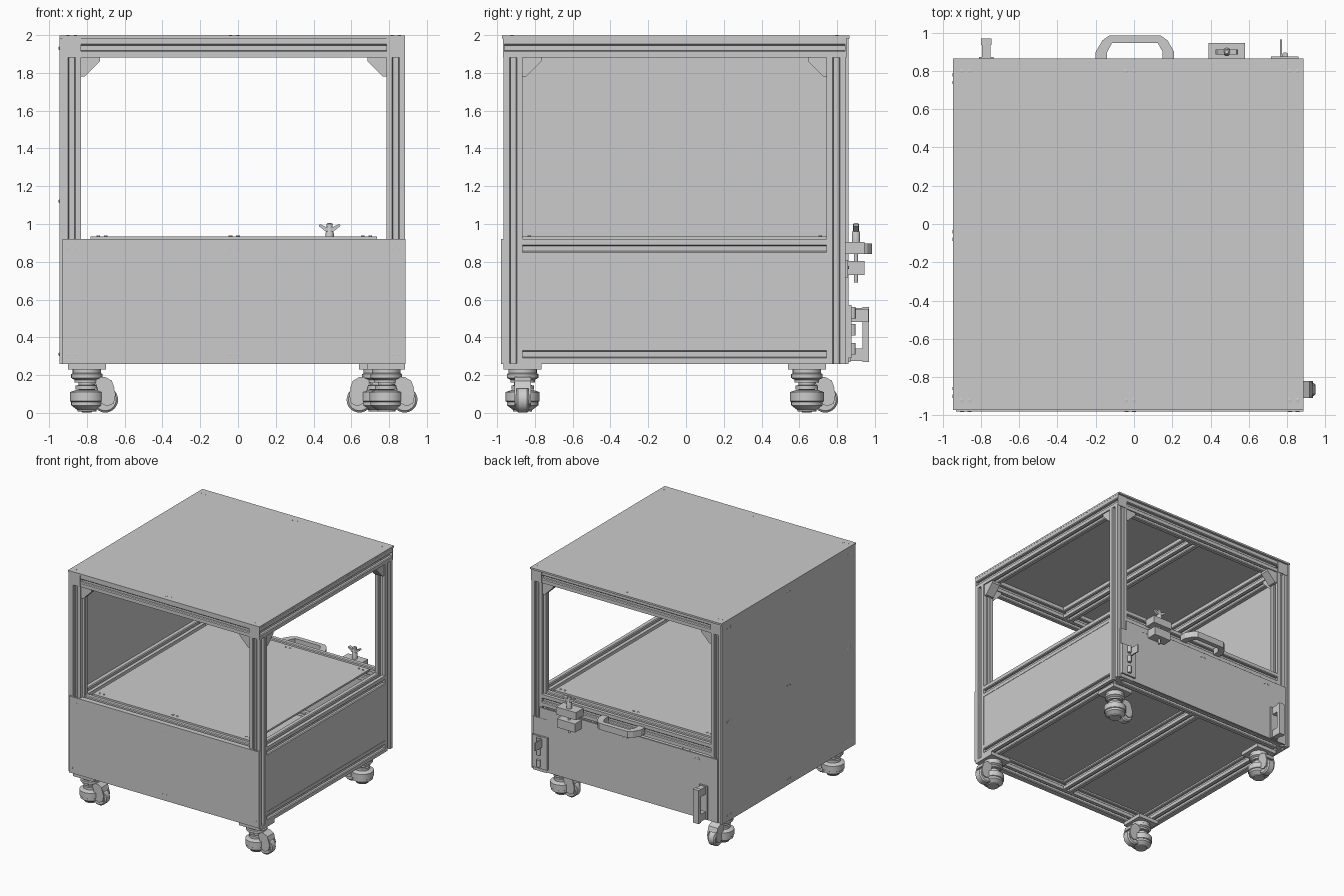
import bpy, bmesh, math
from mathutils import Vector, Matrix

cube = bpy.data.objects.get("Cube")
if cube:
    bpy.data.objects.remove(cube, do_unlink=True)

grey = bpy.data.materials.new("light_grey")
grey.use_nodes = True
grey.diffuse_color = (0.6, 0.6, 0.6, 1)
grey.node_tree.nodes["Principled BSDF"].inputs["Base Color"].default_value = (0.6, 0.6, 0.6, 1)


def finish(name, bm, smooth=False):
    bmesh.ops.recalc_face_normals(bm, faces=bm.faces)
    mesh = bpy.data.meshes.new(name)
    bm.to_mesh(mesh)
    bm.free()
    mesh.materials.append(grey)
    ob = bpy.data.objects.new(name, mesh)
    bpy.context.collection.objects.link(ob)
    if smooth:
        bpy.ops.object.select_all(action='DESELECT')
        ob.select_set(True)
        bpy.context.view_layer.objects.active = ob
        bpy.ops.object.shade_smooth_by_angle()
    return ob


def box(name, x, y, z):
    """Box from (low, high) ranges on each axis."""
    bm = bmesh.new()
    bmesh.ops.create_cube(bm, size=1)
    for v in bm.verts:
        v.co = Vector([(r[0] + r[1]) / 2 + c * (r[1] - r[0]) for c, r in zip(v.co, (x, y, z))])
    return finish(name, bm)


def prism(name, points, length, matrix):
    """Extrude a 2D outline along local z, centred, then place it."""
    bm = bmesh.new()
    face = bm.faces.new([bm.verts.new((a, b, -length / 2)) for a, b in points])
    top = bmesh.ops.extrude_face_region(bm, geom=[face])["geom"]
    bmesh.ops.translate(bm, vec=(0, 0, length), verts=[g for g in top if isinstance(g, bmesh.types.BMVert)])
    bm.transform(matrix)
    return finish(name, bm)


def lathe(name, profile, matrix, sides=32):
    """Spin a (radius, height) profile round local z, with closed ends."""
    bm = bmesh.new()
    rings = [[bm.verts.new((r * math.cos(math.tau * i / sides), r * math.sin(math.tau * i / sides), h))
              for i in range(sides)] for r, h in profile]
    for a, b in zip(rings, rings[1:]):
        for i in range(sides):
            j = (i + 1) % sides
            bm.faces.new((a[i], a[j], b[j], b[i]))
    bm.faces.new(rings[0])
    bm.faces.new(rings[-1])
    bm.transform(matrix)
    return finish(name, bm, True)


def at(x, y, z):
    return Matrix.Translation((x, y, z))


TURN = {'x': Matrix.Rotation(math.pi / 2, 4, 'Y'), 'y': Matrix.Rotation(-math.pi / 2, 4, 'X'),
        'z': Matrix.Identity(4)}

# Slotted square section: one quarter, turned four times
H = 0.05
quarter = [(H, -H), (H, -0.02), (0.043, -0.014), (0.025, -0.014),
           (0.025, 0.014), (0.043, 0.014), (H, 0.02)]
section = []
for k in range(4):
    c, s = round(math.cos(k * math.pi / 2)), round(math.sin(k * math.pi / 2))
    section += [(a * c - b * s, a * s + b * c) for a, b in quarter]


def beam(name, axis, low, high, x=0, y=0, z=0):
    pos = Vector((x, y, z))
    pos["xyz".index(axis)] = (low + high) / 2
    return prism(name, section, high - low, Matrix.Translation(pos) @ TURN[axis])


# Frame: posts, side beams, cross beams
X = {"right": -0.88, "left": 0.835}
Y = {"front": -0.915, "rear": 0.795}
LEVELS = {"bottom": 0.31, "deck": 0.87, "top": 1.932}
for xn, x in X.items():
    for yn, y in Y.items():
        beam(f"{yn}_{xn}_post", 'z', 0.26, 1.882, x, y)
        # solid caps on the ends of the top side beams
        end = y + math.copysign(H, y)
        box(f"{yn}_{xn}_end_cap", (x - H, x + H), (end - 0.004, end + 0.004), (1.882, 1.988))
    for ln, z in LEVELS.items():
        reach = H if ln == "top" else -H
        beam(f"{xn}_{ln}_beam", 'y', Y["front"] - reach, Y["rear"] + reach, x=x, z=z)
for yn, y in Y.items():
    for ln, z in LEVELS.items():
        beam(f"{yn}_{ln}_beam", 'x', X["right"] + H, X["left"] - H, y=y, z=z)
for ln in ("bottom", "top"):
    beam(f"middle_{ln}_beam", 'y', Y["front"] + H, Y["rear"] - H, x=-0.02, z=LEVELS[ln])

# Panels
box("roof_panel", (-0.945, 0.885), (-0.973, 0.865), (1.983, 1.998))
box("right_side_panel", (-0.944, -0.93), (-0.965, 0.86), (0.26, 1.983))
box("front_panel", (-0.93, 0.886), (-0.98, -0.965), (0.26, 0.92))
box("left_side_panel", (0.868, 0.882), (-0.87, 0.75), (0.355, 0.825))
box("rear_panel", (-0.9, 0.8), (0.845, 0.858), (0.265, 0.81))
box("floor_panel", (-0.85, 0.8), (-0.885, 0.765), (0.343, 0.357))
box("deck_panel", (-0.78, 0.735), (-0.87, 0.75), (0.92, 0.935))

# Corner gussets under the top beams
gusset = [(0, 0), (0.1, 0), (0.1, -0.02), (0.02, -0.1), (0, -0.1)]
for xn, x in X.items():
    for yn, y in Y.items():
        sx, sy = (1 if x < 0 else -1), (1 if y < 0 else -1)
        prism(f"{yn}_{xn}_gusset_across", [(sx * a, b) for a, b in gusset], 0.08,
              at(x + sx * H, y, 1.882) @ Matrix.Rotation(math.pi / 2, 4, 'X'))
        prism(f"{yn}_{xn}_gusset_along", [(sy * a, b) for a, b in gusset], 0.08,
              at(x, y + sy * H, 1.882) @ Matrix.Rotation(math.pi / 2, 4, 'Z')
              @ Matrix.Rotation(math.pi / 2, 4, 'X'))


# Screw heads, in pairs
def screws(name, spots, axis, sign):
    for i, p in enumerate(spots):
        lathe(f"{name}_screw_{i}", [(0.01, -0.002), (0.01, 0.003 * sign), (0.006, 0.005 * sign)],
              at(*p) @ TURN[axis], 10)


ys, xs = (-0.88, -0.06, 0.76), (-0.88, -0.02, 0.835)
edge = lambda values: [v + d for v in values for d in (-0.02, 0.02)]
screws("roof", [(x, y, 1.997) for x in edge(xs) for y in (-0.92, 0.8)], 'z', 0.6)
screws("right_panel", [(-0.944, y, z) for y in edge(ys) for z in (0.31, 1.12, 1.93)], 'x', -1)
screws("front_panel", [(x, -0.98, z) for x in edge(xs) for z in (0.31, 0.87)], 'y', -0.5)
screws("deck", [(x, y, 0.935) for x in edge((-0.72, -0.02, 0.68)) for y in (-0.83, 0.71)], 'z', 1)
screws("rear_panel", [(x, 0.858, 0.77) for x in edge((-0.7, -0.02, 0.6))], 'y', 1)


# Swivel casters with a levelling foot beside the wheel
def caster(name, x, y, heading):
    place = at(x, y, 0) @ Matrix.Rotation(heading, 4, 'Z')
    box(f"{name}_mount_plate", (x - 0.1, x + 0.1), (y - 0.1, y + 0.1), (0.23, 0.262))
    lathe(f"{name}_swivel_hub", [(0.075, 0.232), (0.075, 0.21), (0.083, 0.205), (0.083, 0.185),
                                 (0.065, 0.175), (0.065, 0.16)], place)
    lathe(f"{name}_adjuster", [(0.045, 0.17), (0.045, 0.147), (0.06, 0.145), (0.06, 0.125),
                               (0.04, 0.122), (0.04, 0.1)], place, 16)
    lathe(f"{name}_foot", [(0.06, 0.12), (0.09, 0.11), (0.09, 0.062), (0.083, 0.058),
                           (0.083, 0.04), (0.05, 0.015), (0.05, 0.008)], place)
    side = place @ at(0.097, 0, 0.07) @ Matrix.Rotation(math.pi / 2, 4, 'X')
    lathe(f"{name}_wheel", [(0.03, -0.034), (0.058, -0.034), (0.068, -0.024), (0.068, 0.024),
                            (0.058, 0.034), (0.03, 0.034)], side)
    # fork cheeks, and a bridge that joins them to the hub
    cheek = [(-0.06, 0.12), (0.0, 0.12), (0.035, 0.1), (0.055, 0.03), (0.045, -0.02),
             (0.01, -0.035), (-0.02, -0.02)]
    for s in (-1, 1):
        prism(f"{name}_fork_{s}", cheek, 0.012, side @ at(0, 0, 0.038 * s))
    bridge = [(-0.08, 0.125), (0.0, 0.12), (0.035, 0.1), (0.05, 0.06), (0.03, 0.06),
              (0, 0.08), (-0.08, 0.085)]
    prism(f"{name}_bridge", bridge, 0.075, side)


caster("front_right_caster", -0.8, -0.865, 0)
caster("front_left_caster", 0.785, -0.865, 0)
caster("rear_right_caster", -0.8, 0.64, math.pi / 2)
caster("rear_left_caster", 0.74, 0.64, math.pi)

# Rear pull handle: a bent bar on the deck beam
outer = [(-0.2, 0.845), (-0.2, 0.9), (-0.165, 0.96), (-0.13, 0.985),
         (0.14, 0.985), (0.175, 0.96), (0.21, 0.9), (0.21, 0.845)]
inner = [(0.15, 0.845), (0.15, 0.9), (0.125, 0.945), (-0.115, 0.945), (-0.14, 0.9), (-0.14, 0.845)]
prism("pull_handle", outer + inner, 0.055, at(0, 0, 0.87))

# Upright handle low on the rear right
box("upright_handle_bar", (-0.8, -0.745), (0.935, 0.97), (0.27, 0.56))
box("upright_handle_base", (-0.81, -0.735), (0.856, 0.872), (0.27, 0.56))
for n, z in (("lower", 0.275), ("upper", 0.49)):
    box(f"upright_handle_{n}_arm", (-0.795, -0.75), (0.86, 0.945), (z, z + 0.065))

# Clamp: two blocks on a threaded rod with a wing knob
box("clamp_upper_block", (0.39, 0.58), (0.845, 0.945), (0.84, 0.905))
box("clamp_lower_block", (0.4, 0.57), (0.855, 0.945), (0.73, 0.805))
lathe("clamp_rod", [(0.011, 0.69), (0.011, 0.97)], at(0.485, 0.9, 0), 16)
lathe("clamp_collar", [(0.022, 0.9), (0.022, 0.95), (0.016, 0.965), (0.016, 1.0), (0.01, 1.005)],
      at(0.485, 0.9, 0), 20)
wing = [(-0.058, 0.99), (-0.05, 1.0), (-0.02, 0.985), (0.02, 0.985), (0.05, 1.0),
        (0.058, 0.99), (0.02, 0.96), (-0.02, 0.96)]
prism("clamp_wing_knob", wing, 0.026, at(0.485, 0.9, 0) @ Matrix.Rotation(math.pi / 2, 4, 'X'))

# Latch on the rear left post
box("latch_back_plate", (0.73, 0.86), (0.845, 0.86), (0.26, 0.72))
box("latch_body", (0.715, 0.86), (0.858, 0.875), (0.29, 0.57))
for n, z in (("lower", 0.31), ("middle", 0.41), ("upper", 0.5)):
    lathe(f"latch_{n}_knuckle", [(0.016, z), (0.016, z + 0.06)], at(0.79, 0.882, 0), 16)
box("latch_lever", (0.763, 0.773), (0.87, 0.965), (0.48, 0.55))
